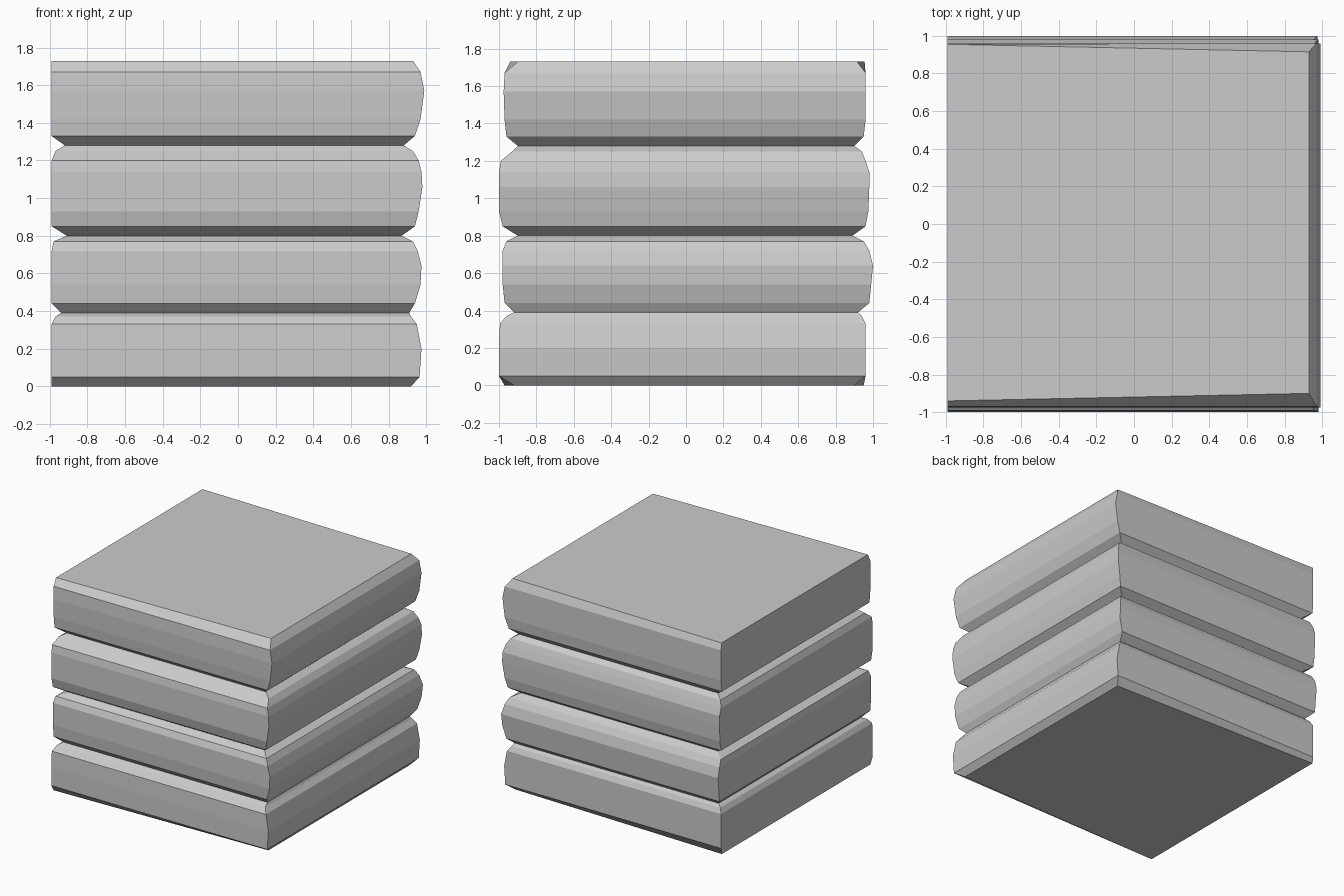
import bpy, bmesh


def slab(name, rings):
    """Loft rectangular sections: z, left, right, front, back, (right-end taper)."""
    bm = bmesh.new()
    loops = []
    for z, xl, xr, yf, yb, *t in rings:
        t = t[0] if t else 0.0
        corners = [(xl, yf), (xr, yf + t), (xr, yb - t), (xl, yb)]
        loops.append([bm.verts.new((x, y, z)) for x, y in corners])
    for a, b in zip(loops, loops[1:]):
        for i in range(4):
            j = (i + 1) % 4
            bm.faces.new((a[i], a[j], b[j], b[i]))
    bm.faces.new(loops[0][::-1])
    bm.faces.new(loops[-1])
    bmesh.ops.recalc_face_normals(bm, faces=bm.faces)
    mesh = bpy.data.meshes.new(name)
    bm.to_mesh(mesh)
    bm.free()
    obj = bpy.data.objects.new(name, mesh)
    bpy.context.collection.objects.link(obj)
    return obj


# Bottom slab
slab("bottom_slab", [
    (0.00, -0.99, 0.92, -0.97, 0.95, 0.05),
    (0.05, -0.99, 0.965, -1.00, 0.96),
    (0.20, -0.99, 0.975, -1.00, 0.96),
    (0.33, -0.99, 0.95, -0.995, 0.96),
    (0.37, -0.97, 0.92, -0.96, 0.94),
    (0.39, -0.94, 0.91, -0.92, 0.92),
])

# Lower middle slab
slab("lower_middle_slab", [
    (0.39, -0.94, 0.91, -0.92, 0.92),
    (0.44, -0.99, 0.94, -0.97, 0.98),
    (0.54, -0.99, 0.97, -0.98, 0.99),
    (0.64, -0.99, 0.975, -0.98, 1.00),
    (0.72, -0.99, 0.955, -0.98, 0.98),
    (0.77, -0.98, 0.93, -0.96, 0.95),
    (0.80, -0.91, 0.87, -0.90, 0.89),
])

# Upper middle slab
slab("upper_middle_slab", [
    (0.80, -0.91, 0.87, -0.90, 0.89),
    (0.85, -0.99, 0.94, -0.98, 0.96),
    (0.93, -0.99, 0.96, -1.00, 0.975),
    (1.06, -0.99, 0.98, -1.00, 0.98),
    (1.14, -0.99, 0.975, -1.00, 0.98),
    (1.20, -0.99, 0.96, -0.99, 0.96),
    (1.25, -0.97, 0.93, -0.93, 0.94),
    (1.28, -0.92, 0.88, -0.90, 0.90),
])

# Top slab
slab("top_slab", [
    (1.28, -0.92, 0.88, -0.90, 0.90),
    (1.33, -0.99, 0.94, -0.96, 0.95),
    (1.42, -0.99, 0.97, -0.97, 0.96),
    (1.57, -0.99, 0.99, -0.975, 0.96),
    (1.67, -0.99, 0.97, -0.97, 0.96),
    (1.73, -0.99, 0.93, -0.94, 0.955, 0.04),
])
